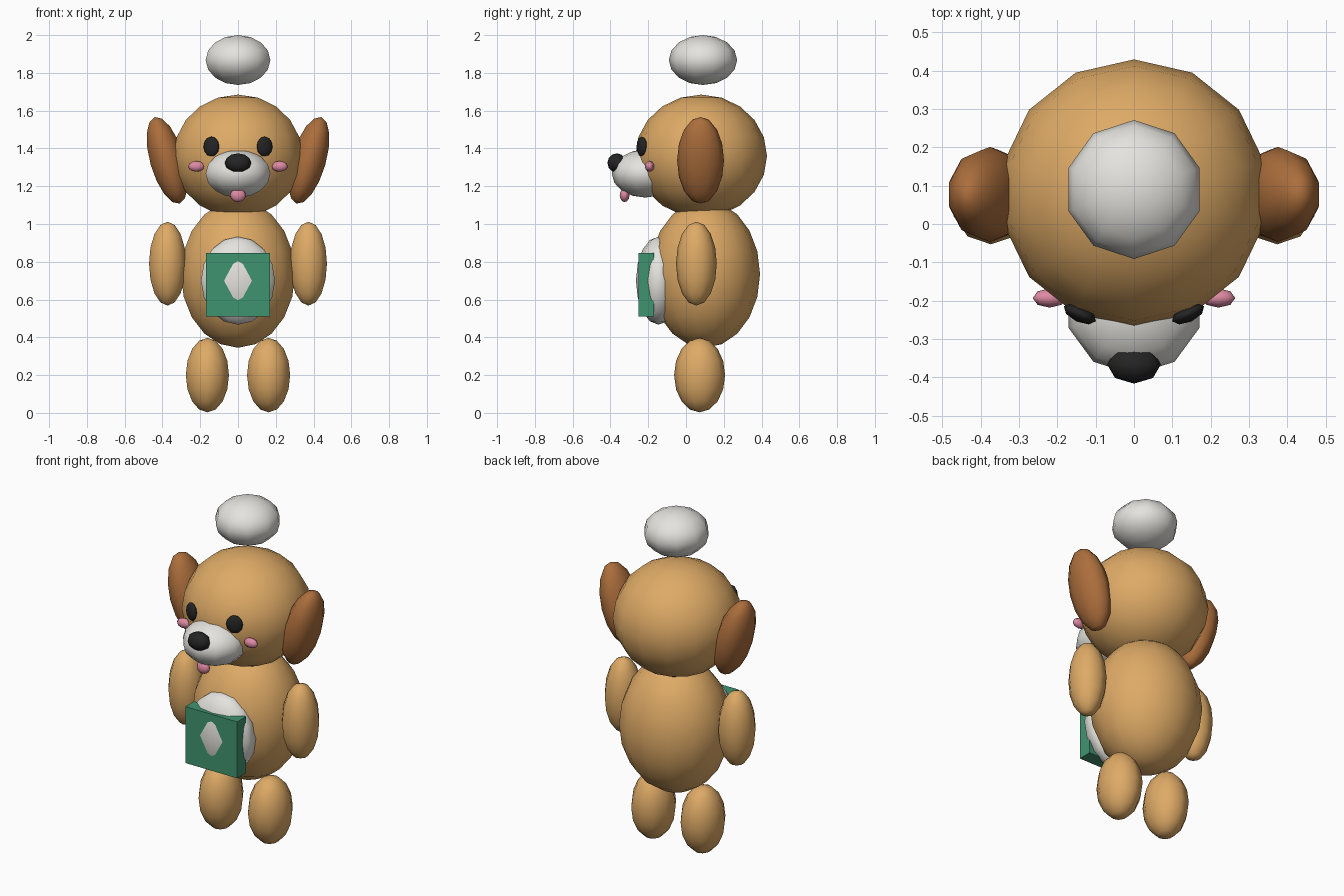
import bpy
import math

old = bpy.data.objects.get("Cube")
if old:
    bpy.data.objects.remove(old, do_unlink=True)


def make_material(name, rgb):
    """Flat material from 0-255 display values."""
    linear = [((c / 255 + 0.055) / 1.055) ** 2.4 for c in rgb] + [1.0]
    mat = bpy.data.materials.new(name)
    mat.use_nodes = True
    mat.diffuse_color = linear
    bsdf = next(n for n in mat.node_tree.nodes if n.type == 'BSDF_PRINCIPLED')
    bsdf.inputs["Base Color"].default_value = linear
    return mat


tan = make_material("tan fur", (222, 170, 102))
brown = make_material("brown fur", (172, 110, 60))
white = make_material("off white", (228, 227, 222))
black = make_material("black", (36, 36, 36))
pink = make_material("pink", (222, 138, 163))
green = make_material("green", (64, 148, 112))


def ball(name, mat, loc, size, segments=10, rings=8, tilt=0, yaw=0):
    """Smooth low-poly ellipsoid; tilt turns about y, yaw about z (degrees)."""
    bpy.ops.mesh.primitive_uv_sphere_add(segments=segments, ring_count=rings,
                                         radius=1, location=loc)
    obj = bpy.context.object
    obj.name = name
    obj.scale = size
    obj.rotation_euler = (0, math.radians(tilt), math.radians(yaw))
    obj.data.materials.append(mat)
    bpy.ops.object.shade_smooth()
    return obj


def pair(name, mat, loc, size, tilt=0, yaw=0, **kw):
    """Left part at +x and its mirrored right partner."""
    x, y, z = loc
    for side, s in (("left", 1), ("right", -1)):
        ball(side + "_" + name, mat, (s * x, y, z), size,
             tilt=s * tilt, yaw=s * yaw, **kw)


# Head, body and the puff floating above
ball("head", tan, (0, 0.08, 1.36), (0.35, 0.349, 0.325), 14, 10)
ball("body", tan, (0, 0.1, 0.735), (0.31, 0.292, 0.39), 14, 10)
ball("top_puff", white, (0, 0.09, 1.868), (0.18, 0.181, 0.132))

# Limbs and ears
pair("leg", tan, (0.162, 0.072, 0.2), (0.12, 0.135, 0.197))
pair("arm", tan, (0.373, 0.055, 0.79), (0.103, 0.108, 0.222))
pair("ear", brown, (0.375, 0.077, 1.337), (0.095, 0.124, 0.238), tilt=16)

# Face
ball("muzzle", white, (0, -0.215, 1.267), (0.18, 0.178, 0.127))
ball("nose", black, (0, -0.366, 1.323), (0.07, 0.05, 0.051), 8, 6)
ball("tongue", pink, (0, -0.325, 1.152), (0.042, 0.026, 0.036), 8, 6)
pair("eye", black, (0.141, -0.234, 1.41), (0.046, 0.022, 0.053), yaw=25,
     segments=8, rings=6)
pair("cheek", pink, (0.22, -0.193, 1.305), (0.044, 0.025, 0.028),
     segments=8, rings=6)

# Belly patch bulging through the box in front of it
ball("belly_patch", white, (0, -0.145, 0.7), (0.206, 0.12, 0.233))
bpy.ops.mesh.primitive_cube_add(size=1, location=(0, -0.21, 0.678))
box = bpy.context.object
box.name = "belly_box"
box.scale = (0.34, 0.082, 0.335)
box.data.materials.append(green)
